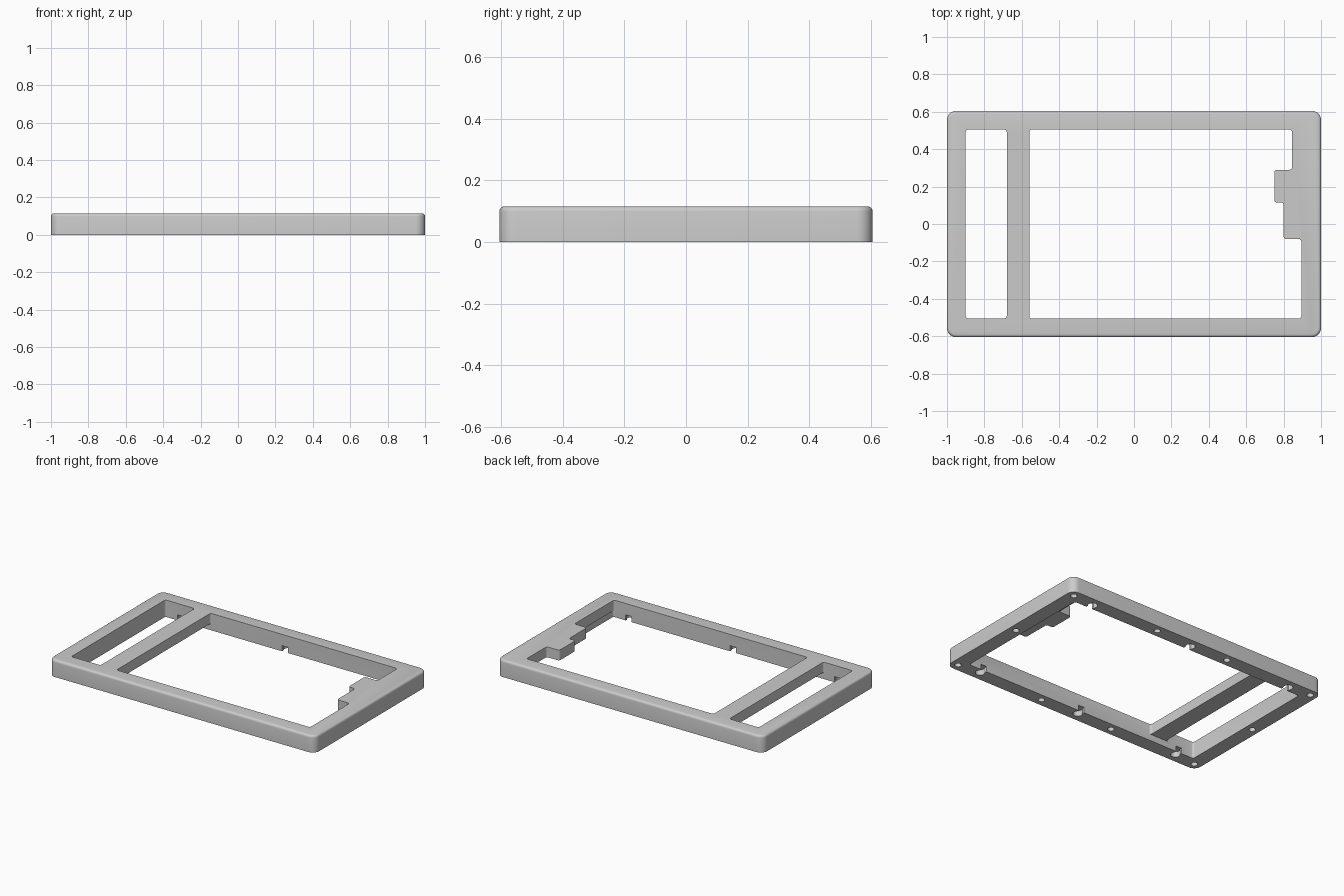
import bpy, bmesh, math

if "Cube" in bpy.data.objects:
    bpy.data.objects.remove(bpy.data.objects["Cube"], do_unlink=True)

HEIGHT, RECESS = 0.115, 0.045
HALF_X, HALF_Y = 1.0, 0.605
IN_X, IN_Y = 0.9, 0.505

grey = bpy.data.materials.new("plain grey")
grey.use_nodes = True
grey.diffuse_color = (0.6, 0.6, 0.6, 1)
grey.node_tree.nodes["Principled BSDF"].inputs["Base Color"].default_value = (0.6, 0.6, 0.6, 1)


def prism(name, points, z0, z1, radius=0.0, segments=4, top_round=0.0):
    """Extruded outline with rounded upright edges and an optional rounded rim."""
    bm = bmesh.new()
    face = bm.faces.new([bm.verts.new((x, y, z0)) for x, y in points])
    top = bmesh.ops.extrude_face_region(bm, geom=[face])["geom"]
    bmesh.ops.translate(bm, vec=(0, 0, z1 - z0),
                        verts=[g for g in top if isinstance(g, bmesh.types.BMVert)])
    bmesh.ops.recalc_face_normals(bm, faces=bm.faces)
    if radius:
        upright = [e for e in bm.edges if abs(e.verts[0].co.z - e.verts[1].co.z) > 1e-5]
        bmesh.ops.bevel(bm, geom=upright, offset=radius, segments=segments,
                        profile=0.5, affect="EDGES")
    if top_round:
        rim = [e for e in bm.edges if all(abs(v.co.z - z1) < 1e-5 for v in e.verts)]
        bmesh.ops.bevel(bm, geom=rim, offset=top_round, segments=4,
                        profile=0.5, affect="EDGES")
    bmesh.ops.recalc_face_normals(bm, faces=bm.faces)
    mesh = bpy.data.meshes.new(name)
    bm.to_mesh(mesh)
    bm.free()
    mesh.materials.append(grey)
    obj = bpy.data.objects.new(name, mesh)
    bpy.context.collection.objects.link(obj)
    return obj


def rect(x0, x1, y0, y1):
    return [(x0, y0), (x1, y0), (x1, y1), (x0, y1)]


def circle(cx, cy, r, n=20):
    return [(cx + r * math.cos(2 * math.pi * i / n),
             cy + r * math.sin(2 * math.pi * i / n)) for i in range(n)]


def cut(target, cutter):
    bpy.context.view_layer.objects.active = target
    mod = target.modifiers.new("cut", "BOOLEAN")
    mod.operation = "DIFFERENCE"
    mod.solver = "EXACT"
    mod.object = cutter
    bpy.ops.object.modifier_apply(modifier=mod.name)
    bpy.data.objects.remove(cutter, do_unlink=True)


# Outer body with rounded corners and a softened top rim
frame = prism("case_frame", rect(-HALF_X, HALF_X, -HALF_Y, HALF_Y), 0, HEIGHT,
              radius=0.05, segments=8, top_round=0.016)

# Underside recess, leaving the bar and side block raised off the base
cut(frame, prism("recess_cutter", rect(-IN_X, IN_X, -IN_Y, IN_Y), -0.1, RECESS, 0.014))

# Narrow slot and the large stepped opening
cut(frame, prism("slot_cutter", rect(-IN_X, -0.68, -IN_Y, IN_Y), -0.1, 0.3, 0.014))
opening = [(-0.56, -IN_Y), (IN_X - 0.005, -IN_Y), (IN_X - 0.005, -0.08), (0.8, -0.08),
           (0.8, 0.115), (0.75, 0.115), (0.75, 0.29), (0.845, 0.29),
           (0.845, IN_Y), (-0.56, IN_Y)]
cut(frame, prism("opening_cutter", opening, -0.1, 0.3, 0.014))

# Blind screw holes around the base
screws = [(x, y) for x in (-0.95, -0.28, 0.28, 0.95) for y in (-0.555, 0.555)]
for x, y in screws + [(-0.95, 0), (0.95, 0)]:
    cut(frame, prism("screw_cutter", circle(x, y, 0.021), -0.1, 0.07))

# Clip pockets in the long walls: a round seat opening inward through a slot
for x in (-0.785, 0, 0.785):
    for side in (-1, 1):
        cut(frame, prism("clip_slot_cutter",
                         rect(x - 0.022, x + 0.022, *sorted((side * 0.45, side * 0.54))),
                         -0.1, 0.038))
        cut(frame, prism("clip_seat_cutter", circle(x, side * 0.54, 0.03), -0.1, 0.038))

# Smooth the rounded corners only
bpy.ops.object.select_all(action="DESELECT")
frame.select_set(True)
bpy.context.view_layer.objects.active = frame
bpy.ops.object.shade_smooth_by_angle(angle=math.radians(35))
